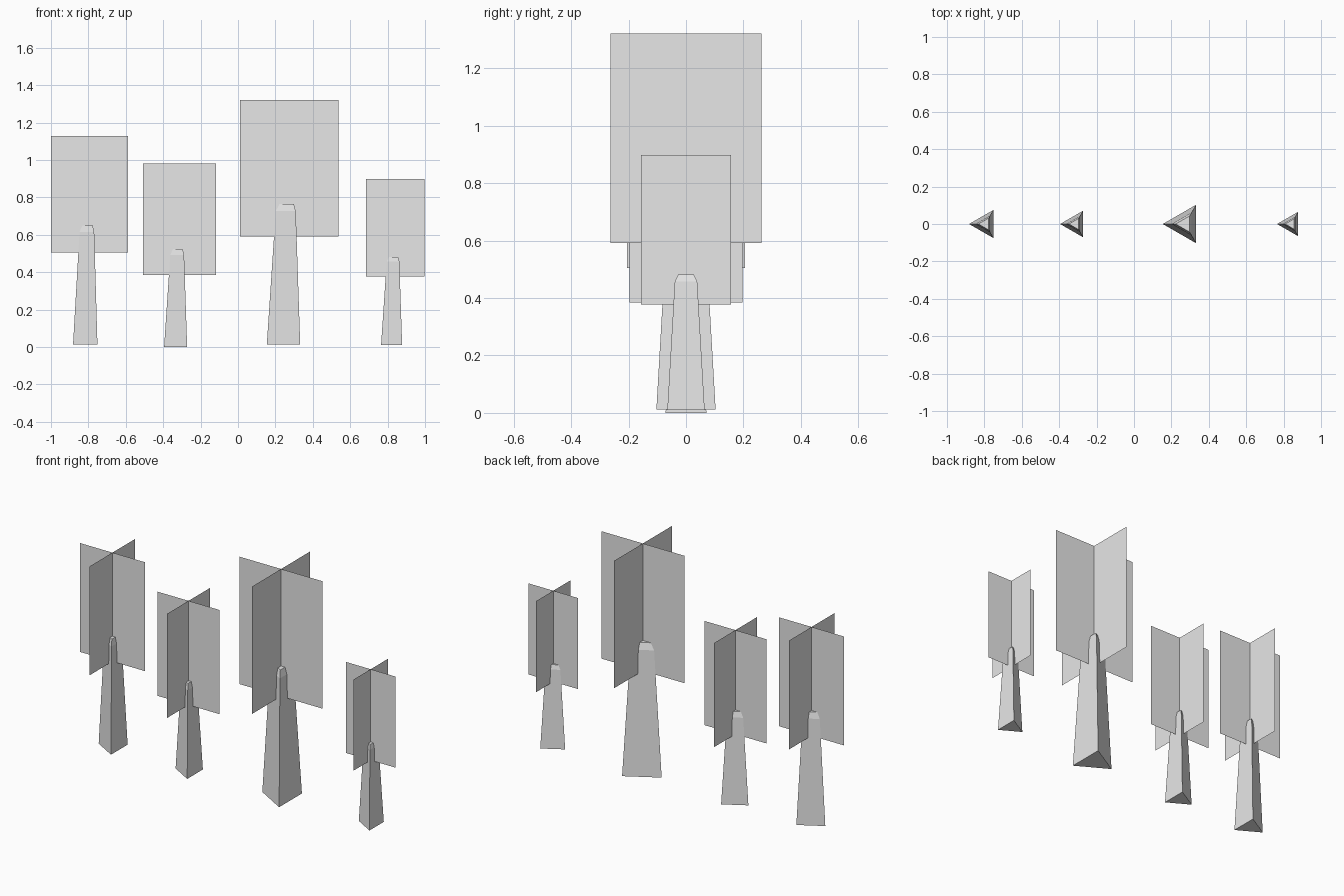
import bpy
from math import cos, sin, pi

cube = bpy.data.objects.get("Cube")
if cube:
    bpy.data.objects.remove(cube, do_unlink=True)

grey = bpy.data.materials.new("plain_grey")
grey.use_nodes = True
colour = (0.8, 0.8, 0.8, 1.0)
grey.diffuse_color = colour
grey.node_tree.nodes["Principled BSDF"].inputs["Base Color"].default_value = colour


def add_mesh(name, verts, faces, x):
    mesh = bpy.data.meshes.new(name)
    mesh.from_pydata(verts, [], faces)
    mesh.materials.append(grey)
    obj = bpy.data.objects.new(name, mesh)
    obj.location.x = x
    bpy.context.collection.objects.link(obj)
    return obj


def trunk(name, x, radius, base, shoulder, top):
    """Tapered three-sided post with a chamfered tip; one corner points to -x."""
    rings = [(radius, base), (radius * 0.6, shoulder), (radius * 0.42, top)]
    verts = [(r * cos(pi + i * 2 * pi / 3), r * sin(pi + i * 2 * pi / 3), z)
             for r, z in rings for i in range(3)]
    faces = [(0, 2, 1), (6, 7, 8)]
    for k in (0, 3):
        for i in range(3):
            j = (i + 1) % 3
            faces.append((k + i, k + j, k + 3 + j, k + 3 + i))
    add_mesh(name, verts, faces, x)


def foliage(name, x, half, bottom, top):
    """Two upright cards crossing at the trunk axis."""
    profile = [(-half, bottom), (half, bottom), (half, top), (-half, top)]
    verts = [(s, 0, z) for s, z in profile] + [(0, s, z) for s, z in profile]
    add_mesh(name, verts, [(0, 1, 2, 3), (4, 5, 6, 7)], x)


# name, x, trunk (radius, base, shoulder, top), foliage (half width, bottom, top)
trees = [
    ("far_right", -0.795, (0.087, 0.012, 0.615, 0.65), (0.206, 0.505, 1.128)),
    ("inner_right", -0.313, (0.082, 0.0, 0.492, 0.524), (0.196, 0.385, 0.981)),
    ("tall", 0.273, (0.119, 0.012, 0.727, 0.765), (0.263, 0.591, 1.32)),
    ("small", 0.84, (0.075, 0.01, 0.457, 0.482), (0.156, 0.377, 0.898)),
]
for name, x, post, cards in trees:
    trunk(name + "_tree_trunk", x, *post)
    foliage(name + "_tree_foliage", x, *cards)
